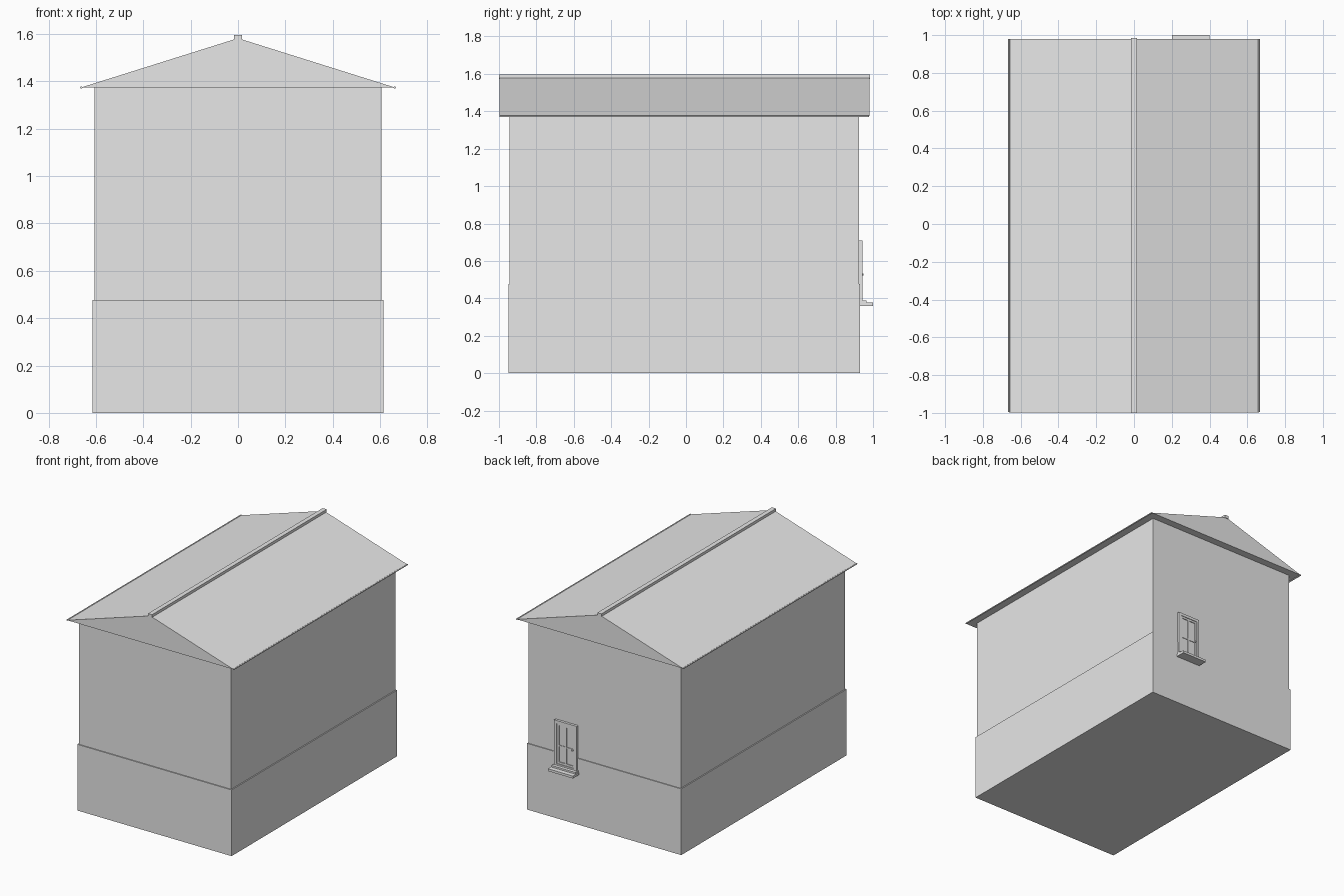
import bpy
import math

cube = bpy.data.objects.get("Cube")
if cube:
    bpy.data.objects.remove(cube, do_unlink=True)

grey = bpy.data.materials.new("plain_grey")
grey.use_nodes = True
grey.diffuse_color = (0.8, 0.8, 0.8, 1)
grey.node_tree.nodes["Principled BSDF"].inputs["Base Color"].default_value = (0.8, 0.8, 0.8, 1)


def box(name, x, y, z):
    """Box from (low, high) pairs on each axis."""
    spans = (x, y, z)
    bpy.ops.mesh.primitive_cube_add(size=1, location=[(a + b) / 2 for a, b in spans])
    ob = bpy.context.object
    ob.name = name
    ob.scale = [b - a for a, b in spans]
    bpy.ops.object.transform_apply(location=False, rotation=False, scale=True)
    ob.data.materials.append(grey)
    return ob


def prism(name, profile, y0, y1):
    """Extrude an x-z profile along y."""
    n = len(profile)
    verts = [(x, y, z) for y in (y0, y1) for x, z in profile]
    faces = [tuple(range(n)), tuple(reversed(range(n, 2 * n)))]
    faces += [(i, i + n, (i + 1) % n + n, (i + 1) % n) for i in range(n)]
    mesh = bpy.data.meshes.new(name)
    mesh.from_pydata(verts, [], faces)
    mesh.materials.append(grey)
    ob = bpy.data.objects.new(name, mesh)
    bpy.context.collection.objects.link(ob)
    return ob


def rod(name, location, radius, length, rotation):
    bpy.ops.mesh.primitive_cylinder_add(vertices=12, radius=radius, depth=length,
                                        location=location, rotation=rotation)
    ob = bpy.context.object
    ob.name = name
    ob.data.materials.append(grey)
    bpy.ops.object.shade_smooth_by_angle()
    return ob


# Walls and the slightly thicker plinth
box("plinth", (-0.614, 0.614), (-0.95, 0.931), (0, 0.476))
box("upper_walls", (-0.606, 0.606), (-0.943, 0.925), (0.47, 1.376))

# Closed gable roof, ridge cap and rounded eaves
prism("roof", [(-0.662, 1.374), (0.662, 1.374), (0, 1.582)], -0.997, 0.98)
box("ridge_cap", (-0.016, 0.016), (-1.0, 0.985), (1.574, 1.596))
for side, x in (("right", -0.662), ("left", 0.662)):
    rod(f"eave_edge_{side}", (x, -0.0085, 1.374), 0.005, 1.975, (math.pi / 2, 0, 0))

# Back window: frame, sash, glazing bars and handle
LEFT, RIGHT, LOW, HIGH = 0.39, 0.21, 0.38, 0.71
WALL = 0.92


def frame(name, inset, width, depth):
    x0, x1 = RIGHT + inset, LEFT - inset
    z0, z1 = LOW + inset, HIGH - inset
    y = (WALL, depth)
    box(name + "_right", (x0, x0 + width), y, (z0, z1))
    box(name + "_left", (x1 - width, x1), y, (z0, z1))
    box(name + "_bottom", (x0 + width, x1 - width), y, (z0, z0 + width))
    box(name + "_top", (x0 + width, x1 - width), y, (z1 - width, z1))


frame("window_frame", 0, 0.02, 0.943)
frame("window_sash", 0.02, 0.014, 0.938)
box("window_pane", (RIGHT + 0.02, LEFT - 0.02), (WALL, 0.932), (LOW + 0.02, HIGH - 0.02))
box("window_mullion", (0.294, 0.306), (WALL, 0.938), (LOW + 0.03, HIGH - 0.03))
box("window_crossbar", (RIGHT + 0.03, LEFT - 0.03), (WALL, 0.936), (0.525, 0.534))
rod("window_handle", (0.245, 0.941, 0.528), 0.006, 0.016, (math.pi / 2, 0, 0))

# Stepped window sill
box("window_sill", (0.2, 0.4), (WALL, 1.0), (0.36, 0.377))
box("window_sill_step", (0.205, 0.395), (WALL, 0.966), (0.377, 0.389))
